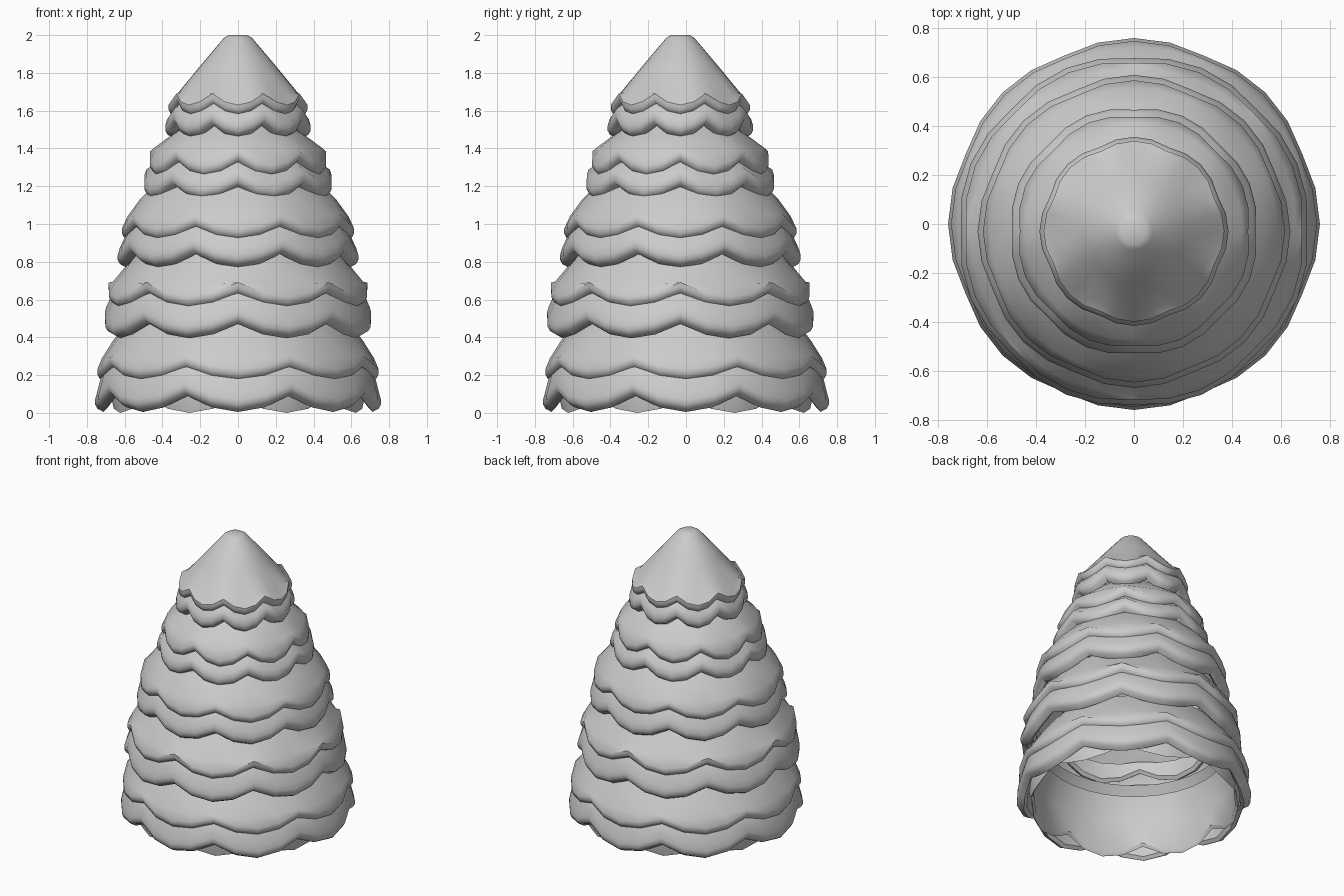
import bpy, bmesh, math

if "Cube" in bpy.data.objects:
    bpy.data.objects.remove(bpy.data.objects["Cube"])

LOBES, STEPS = 8, 4          # scallops per ring, segments per scallop
N = LOBES * STEPS
DIP = [0.0, 0.72, 1.0, 0.72]  # sharp cusp, rounded lobe


def skirt(name, profile, depth, phase, y, flare=0.015):
    """Revolve (radius, z at lobe, scallop weight) into a scalloped shell."""
    bm = bmesh.new()
    rings = []
    for r, z, w in profile:
        ring = []
        for i in range(N):
            a = -math.pi / 2 + 2 * math.pi * i / N
            up = 1 - DIP[(i + phase) % STEPS]
            rr = r - flare * w * up
            ring.append(bm.verts.new((rr * math.cos(a), y + rr * math.sin(a),
                                      z + depth * w * up)))
        rings.append(ring)
    for a, b in zip(rings, rings[1:]):
        for i in range(N):
            j = (i + 1) % N
            bm.faces.new((a[i], b[i], b[j], a[j]))
    if profile[0][0] < 0.1:   # close the tip
        bm.faces.new(rings[0])
    bmesh.ops.recalc_face_normals(bm, faces=bm.faces)
    me = bpy.data.meshes.new(name)
    bm.to_mesh(me)
    bm.free()
    ob = bpy.data.objects.new(name, me)
    bpy.context.collection.objects.link(ob)
    bpy.ops.object.select_all(action='DESELECT')
    ob.select_set(True)
    bpy.context.view_layer.objects.active = ob
    bpy.ops.object.shade_smooth_by_angle(angle=math.radians(40))


def rim(r, z):
    """Thick rolled lower edge, then the inside face going back up."""
    return [(r, z + 0.065, 1), (r, z + 0.04, 1), (r - 0.012, z + 0.018, 1),
            (r - 0.045, z, 1), (r - 0.065, z + 0.02, 1), (r - 0.075, z + 0.13, 0.3)]


# Upper branch layer of each tier: shoulder points, rim radius, rim z, depth
uppers = [
    ([(0.05, 2.0, 0), (0.075, 1.985, 0), (0.21, 1.825, 0), (0.325, 1.685, 0.2)], 0.368, 1.565, 0.06),
    ([(0.27, 1.54, 0), (0.34, 1.48, 0), (0.445, 1.39, 0.2)], 0.48, 1.245, 0.075),
    ([(0.40, 1.25, 0), (0.52, 1.13, 0), (0.585, 1.04, 0.2)], 0.615, 0.91, 0.065),
    ([(0.52, 0.87, 0), (0.60, 0.77, 0), (0.665, 0.68, 0.2)], 0.70, 0.55, 0.075),
    ([(0.58, 0.49, 0), (0.66, 0.385, 0), (0.72, 0.29, 0.2)], 0.745, 0.165, 0.065),
]
# Lower branch layer tucked under it: rim radius, rim z, depth
lowers = [(0.385, 1.455, 0.065), (0.51, 1.125, 0.07), (0.637, 0.77, 0.07),
          (0.72, 0.395, 0.075), (0.757, 0.005, 0.085)]

for k, ((shoulder, r, z, d), (r2, z2, d2)) in enumerate(zip(uppers, lowers), 1):
    phase = 2 if k % 2 else 0
    y = 0.0 if k == 5 else -0.03
    skirt(f"tier_{k}_upper_branches", shoulder + rim(r, z), d, phase, y)
    top = [(r - 0.06, z + 0.10, 0), (r - 0.02, z + 0.03, 0.5), (r2 - 0.01, z2 + 0.1, 0.9)]
    skirt(f"tier_{k}_lower_branches", top + rim(r2, z2), d2, phase, y)

# Inner skirt showing between the lowest scallops
skirt("inner_skirt", [(0.69, 0.22, 0), (0.69, 0.08, 0.7), (0.675, 0.0, 1), (0.66, 0.02, 1),
                      (0.655, 0.25, 0), (0.60, 0.42, 0)], 0.08, 0, 0.0)
